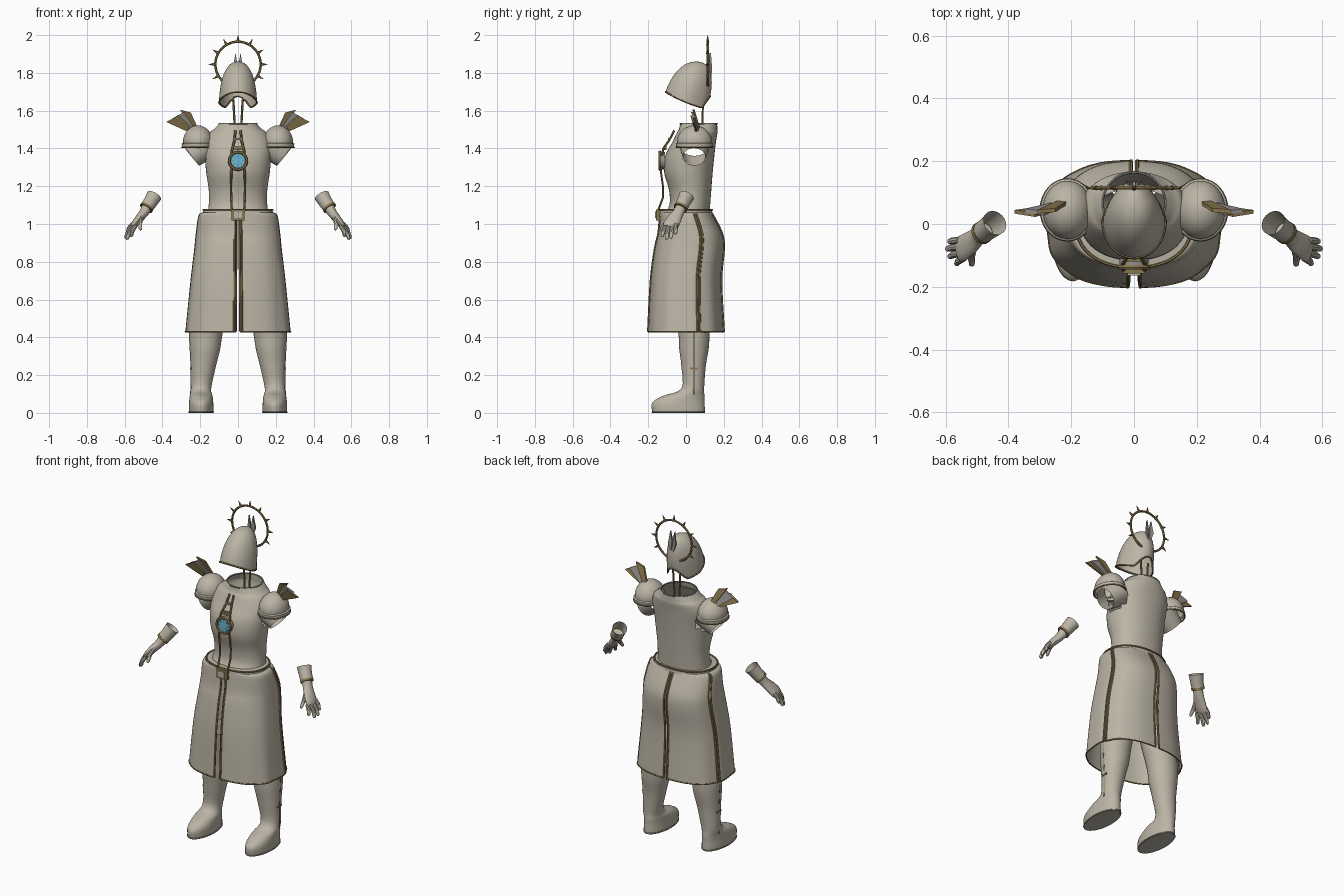
import bpy, math
from math import sin, cos, pi, radians
from mathutils import Vector

if "Cube" in bpy.data.objects:
    bpy.data.objects.remove(bpy.data.objects["Cube"])


def material(name, col):
    m = bpy.data.materials.new(name)
    m.diffuse_color = (*col, 1)
    m.use_nodes = True
    m.node_tree.nodes["Principled BSDF"].inputs["Base Color"].default_value = m.diffuse_color
    return m


CLOTH = material("bone_cloth", (0.50, 0.46, 0.38))
GOLD = material("old_gold", (0.25, 0.18, 0.075))
STEEL = material("grey_steel", (0.30, 0.29, 0.27))
BLUE = material("blue_gem", (0.14, 0.48, 0.68))


def make(name, verts, faces, mat):
    me = bpy.data.meshes.new(name)
    me.from_pydata([tuple(v) for v in verts], [], faces)
    me.materials.append(mat)
    ob = bpy.data.objects.new(name, me)
    bpy.context.collection.objects.link(ob)
    return ob


def skin(name, rows, mat, closed=True, caps=(False, False), keep=None):
    """Surface through rows of points; keep(centre) may drop faces."""
    n = len(rows[0])
    verts = [Vector(p) for r in rows for p in r]
    faces = []
    for i in range(len(rows) - 1):
        for j in range(n if closed else n - 1):
            k = (j + 1) % n
            f = (i * n + j, i * n + k, (i + 1) * n + k, (i + 1) * n + j)
            if keep is None or keep(sum((verts[a] for a in f), Vector()) / 4):
                faces.append(f)
    if caps[0]:
        faces.append(tuple(reversed(range(n))))
    if caps[1]:
        faces.append(tuple(range((len(rows) - 1) * n, len(rows) * n)))
    return make(name, verts, faces, mat)


def smooth(specs, k=4):
    """Catmull-Rom interpolation of number tuples."""
    out = []
    for i in range(len(specs) - 1):
        a, b, c, d = (specs[max(0, min(len(specs) - 1, i + o))] for o in (-1, 0, 1, 2))
        for s in range(k):
            t = s / k
            out.append(tuple(q + 0.5 * t * (r - p + t * (2 * p - 5 * q + 4 * r - w + t * (3 * (q - r) + w - p)))
                             for p, q, r, w in zip(a, b, c, d)))
    return out + [specs[-1]]


def power(v, e):
    return math.copysign(abs(v) ** e, v)


def ring(z, cx, cy, rx, ry, n=40, e=1.0):
    return [(cx + rx * power(cos(2 * pi * i / n), e), cy + ry * power(sin(2 * pi * i / n), e), z)
            for i in range(n)]


def tube(name, pts, rad, mat, n=8, ref=(0, 1, 0), caps=True, loop=False):
    """Tube along a path; rad is one radius or one (across, along ref) pair per point."""
    pts = [Vector(p) for p in pts]
    m = len(pts)
    rows = []
    for i, p in enumerate(pts):
        a, b = (pts[i - 1], pts[(i + 1) % m]) if loop else (pts[max(i - 1, 0)], pts[min(i + 1, m - 1)])
        d = (b - a).normalized()
        r = rad[i] if isinstance(rad, list) else rad
        ru, rv = r if isinstance(r, tuple) else (r, r)
        u = Vector(ref).cross(d).normalized()
        v = d.cross(u)
        rows.append([p + u * ru * cos(2 * pi * j / n) + v * rv * sin(2 * pi * j / n) for j in range(n)])
    if loop:
        rows.append(rows[0])
        caps = False
    return skin(name, rows, mat, caps=(caps, caps))


def prism(name, pts, off, mat):
    n = len(pts)
    verts = [Vector(p) for p in pts] + [Vector(p) + Vector(off) for p in pts]
    faces = [tuple(reversed(range(n))), tuple(range(n, 2 * n))]
    faces += [(i, (i + 1) % n, n + (i + 1) % n, n + i) for i in range(n)]
    return make(name, verts, faces, mat)


def box(name, c, s, mat):
    x, y, z = (v / 2 for v in s)
    return prism(name, [(c[0] + a * x, c[1] - y, c[2] + b * z) for a, b in ((-1, -1), (1, -1), (1, 1), (-1, 1))],
                 (0, 2 * y, 0), mat)


# Torso: hollow shell with open neck and arm holes
torso = smooth([(1.04, 0, 0, .165, .125), (1.10, 0, .02, .155, .108), (1.18, 0, .022, .155, .112),
                (1.27, 0, .013, .168, .128), (1.36, 0, .02, .175, .13), (1.43, 0, .042, .175, .116),
                (1.48, 0, .058, .155, .108), (1.50, 0, .064, .13, .102), (1.53, 0, .067, .10, .098)])
skin("torso", [ring(*r, n=56, e=0.92) for r in torso], CLOTH,
     keep=lambda c: abs(c.x) < .11 or math.hypot(c.y - .043, c.z - 1.375) > .06)
tube("collar_rim", ring(1.53, 0, .067, .10, .098), .004, STEEL, n=6, ref=(0, 0, 1), loop=True)

# Belt and buckle
skin("belt", [ring(z, 0, 0, rx, ry, e=.9) for z, rx, ry in
              ((1.04, .187, .142), (1.075, .183, .138), (1.078, .15, .11))], CLOTH)
tube("belt_trim", ring(1.075, 0, 0, .184, .139, e=.9), .005, GOLD, n=6, ref=(0, 0, 1), loop=True)
box("buckle", (0, -.148, 1.048), (.07, .02, .06), GOLD)
box("buckle_plate", (0, -.16, 1.048), (.04, .008, .034), CLOTH)

# Skirt: four panels with slits at front, back and sides
skirt = smooth([(1.062, 0, .183, .135), (1.045, .003, .207, .14), (.95, .022, .222, .168), (.87, .018, .23, .182),
                (.70, 0, .25, .186), (.43, 0, .277, .20)], 5)


def skirt_point(spec, deg, s):
    z, cy, rx, ry = spec
    a = radians(deg)
    f = 1 + .018 * sin(a * 11) * (1.06 - z) * cos(a) ** 2
    return (s * f * rx * power(cos(a), .8), cy + f * ry * power(sin(a), .8), z)


for s in (-1, 1):
    for part, a0, a1 in (("front", -87.8, 13.5), ("back", 17, 88.9)):
        angles = [a0 + (a1 - a0) * i / 26 for i in range(27)]
        skin(part + "_skirt_panel", [[skirt_point(r, a, s) for a in angles] for r in skirt], CLOTH, closed=False)
        for a in (a0, a1):
            tube(part + "_slit_trim", [skirt_point(r, a, s) for r in skirt[4:]], .0065, GOLD, n=6, ref=(1, .3, 0))
        tube(part + "_hem_trim", [skirt_point(skirt[-1], a, s) for a in angles], .004, GOLD, n=6, ref=(0, 0, 1))

# Chest straps, medallion and clasp
for s in (-1, 1):
    tube("chest_strap", [(s * .033, -.148, 1.07), (s * .036, -.122, 1.14), (s * .037, -.122, 1.2),
                         (s * .036, -.132, 1.27), (s * .03, -.132, 1.31)], .006, GOLD, n=6)
    tube("upper_strap", [(s * .036, -.128, 1.36), (s * .03, -.12, 1.40), (s * .018, -.088, 1.445),
                         (s * .014, -.062, 1.495)], .0065, GOLD, n=6)
box("clasp", (0, -.112, 1.40), (.05, .016, .018), GOLD)
box("clasp_bar", (0, -.09, 1.45), (.034, .012, .012), STEEL)
tube("medallion_back", [(0, -.11, 1.335), (0, -.136, 1.335)], .047, STEEL, n=24, ref=(0, 0, 1))
tube("medallion_rim", [(.046 * cos(i * pi / 12), -.138, 1.335 + .046 * sin(i * pi / 12)) for i in range(24)],
     .008, GOLD, n=6, loop=True)
tube("medallion_gem", [(0, -.13, 1.335), (0, -.140, 1.335)], .037, BLUE, n=24, ref=(0, 0, 1))
for i in range(8):
    a = i * pi / 4
    d, p = Vector((cos(a), 0, sin(a))), Vector((-sin(a), 0, cos(a)))
    c = Vector((0, -.142, 1.335))
    prism("medallion_ray", [c + d * .02 - p * .002, c + d * .04, c + d * .02 + p * .002], (0, .004, 0), GOLD)

# Hood: hollow dome with a slanted lower edge
hood = []
for i in range(13):
    a = i / 12 * pi / 2
    row = []
    for j in range(40):
        b = 2 * pi * j / 40
        r = cos(a) ** .85
        y0 = .01 + .118 * sin(b)
        zb = 1.70 - .075 * min(1, (y0 + .11) / .19) + max(0, y0 - .085) * 1.2
        drop = .012 * cos(b) ** 2
        row.append((.100 * r * cos(b) * (1 - .28 * max(0, sin(b)) * cos(a) ** 4),
                    .01 + .045 * sin(a) + (.118 - .003 * sin(a)) * r * sin(b), zb - drop + (1.86 - zb + drop) * sin(a)))
    hood.append(row)
skin("hood", hood, CLOTH)
tube("hood_rim", hood[0], .005, GOLD, n=6, ref=(0, 0, 1), loop=True)

# Neck rods, head crest and halo
for s in (-1, 1):
    tube("neck_rod", [(s * .016, .09, 1.44), (s * .018, .087, 1.53), (s * .025, .09, 1.66)], .006, GOLD, n=6)
    prism("crest_leaf", [(s * .004, .125, 1.775), (s * .026, .128, 1.83), (s * .014, .122, 1.905),
                         (s * .003, .122, 1.85)], (0, .01, 0), STEEL)
tube("halo", [(.12 * cos(i * pi / 24), .115, 1.845 + .12 * sin(i * pi / 24)) for i in range(48)],
     .0065, GOLD, n=6, loop=True)
for i in range(-1, 8):
    a = radians(i * 30)
    d = Vector((cos(a), 0, sin(a)))
    c = Vector((0, .115, 1.845))
    tube("halo_spike", [c + d * .118, c + d * .134, c + d * .155], [.009, .006, .0008], GOLD, n=6)

for s in (-1, 1):
    # Sleeves: open tubes slanting down and out
    sleeve = [(s * .165, .045, 1.42), (s * .20, .045, 1.39), (s * .243, .043, 1.355)]
    tube("sleeve", sleeve, [(.078, .08), (.070, .072), (.060, .059)], CLOTH, n=32, caps=False)

    # Pauldrons: dome above a lipped band
    dome = [(1.405, .085, .097), (1.425, .086, .099), (1.43, .078, .092)]
    dome += [(1.43 + .092 * sin(a), .080 * cos(a), .094 * cos(a)) for a in [i * pi / 18 for i in range(1, 9)]]
    dome.append((1.522, .002, .002))
    skin("pauldron", [ring(z, s * .212, .045, rx, ry, n=32) for z, rx, ry in dome], CLOTH, caps=(False, True))
    tube("pauldron_trim", ring(1.407, s * .212, .045, .085, .097, n=32), .004, GOLD, n=6, ref=(0, 0, 1), loop=True)

    # Shoulder blades: three overlapping plates
    plates = [(((.38, 1.54), (.315, 1.575), (.255, 1.52), (.27, 1.49)), GOLD),
              (((.347, 1.56), (.285, 1.592), (.235, 1.515), (.25, 1.485)), STEEL),
              (((.307, 1.605), (.25, 1.59), (.213, 1.51), (.235, 1.495)), GOLD)]
    for i, (pts, mat) in enumerate(plates):
        prism("shoulder_blade", [(s * x, .045 + .01 * i - (z - 1.5) * .3, z) for x, z in pts], (0, .012, 0), mat)

    # Legs with boots
    leg = smooth([(0, s * .195, -.04, .062, .136), (.012, s * .195, -.04, .065, .14), (.055, s * .195, -.04, .064, .138),
                  (.09, s * .195, -.012, .06, .11), (.13, s * .196, .036, .054, .060), (.25, s * .183, .04, .067, .065),
                  (.34, s * .174, .042, .080, .078), (.43, s * .168, .042, .088, .083), (.62, s * .14, .03, .1, .1)], 4)
    skin("leg", [ring(*r, n=32) for r in leg], CLOTH, caps=(True, False))
    tube("boot_sole", ring(.004, s * .195, -.04, .064, .138), .004, STEEL, n=6, ref=(0, 0, 1), loop=True)
    tube("leg_seam", [(r[1] + s * (r[3] - .001), .042, r[0]) for r in leg if .09 < r[0] < .45], .003, GOLD, n=6)
    box("leg_buckle", (s * .25, .042, .235), (.006, .04, .008), GOLD)

    # Hands: cuff, palm, fingers
    tube("cuff", [(s * .443, .004, 1.150), (s * .462, -.012, 1.118), (s * .485, -.028, 1.085)],
         [.041, .037, .035], CLOTH, n=20, caps=False)
    tube("cuff_trim", [(s * .480, -.025, 1.092), (s * .487, -.030, 1.082)], .037, GOLD, n=20)
    path = smooth([(.478, -.024, 1.095, .030, .030), (.498, -.04, 1.06, .025, .03), (.522, -.06, 1.03, .022, .038),
                   (.548, -.078, .998, .018, .042), (.56, -.085, .982, .011, .036)], 3)
    tube("palm", [(s * p[0], p[1], p[2]) for p in path], [(p[3], p[4]) for p in path], CLOTH, n=16)
    for base, tip in (((.558, -.052, 1.0), (.590, -.056, .945)), ((.558, -.072, .99), (.598, -.080, .922)),
                      ((.553, -.092, .985), (.590, -.104, .917)), ((.543, -.108, .99), (.567, -.128, .932)),
                      ((.512, -.080, 1.035), (.517, -.134, .968))):
        b, t = Vector((s * base[0], *base[1:])), Vector((s * tip[0], *tip[1:]))
        m = b.lerp(t, .5) + Vector((s * .004, 0, .004))
        tube("finger", [b, m, b.lerp(t, .9), t], [.012, .0115, .009, .003], CLOTH, n=10)

# Smooth shading with sharp edges kept, normals made consistent
for ob in list(bpy.context.scene.objects):
    bpy.ops.object.select_all(action='DESELECT')
    ob.select_set(True)
    bpy.context.view_layer.objects.active = ob
    bpy.ops.object.mode_set(mode='EDIT')
    bpy.ops.mesh.select_all(action='SELECT')
    bpy.ops.mesh.normals_make_consistent(inside=False)
    bpy.ops.object.mode_set(mode='OBJECT')
    bpy.ops.object.shade_smooth_by_angle(angle=radians(35))
